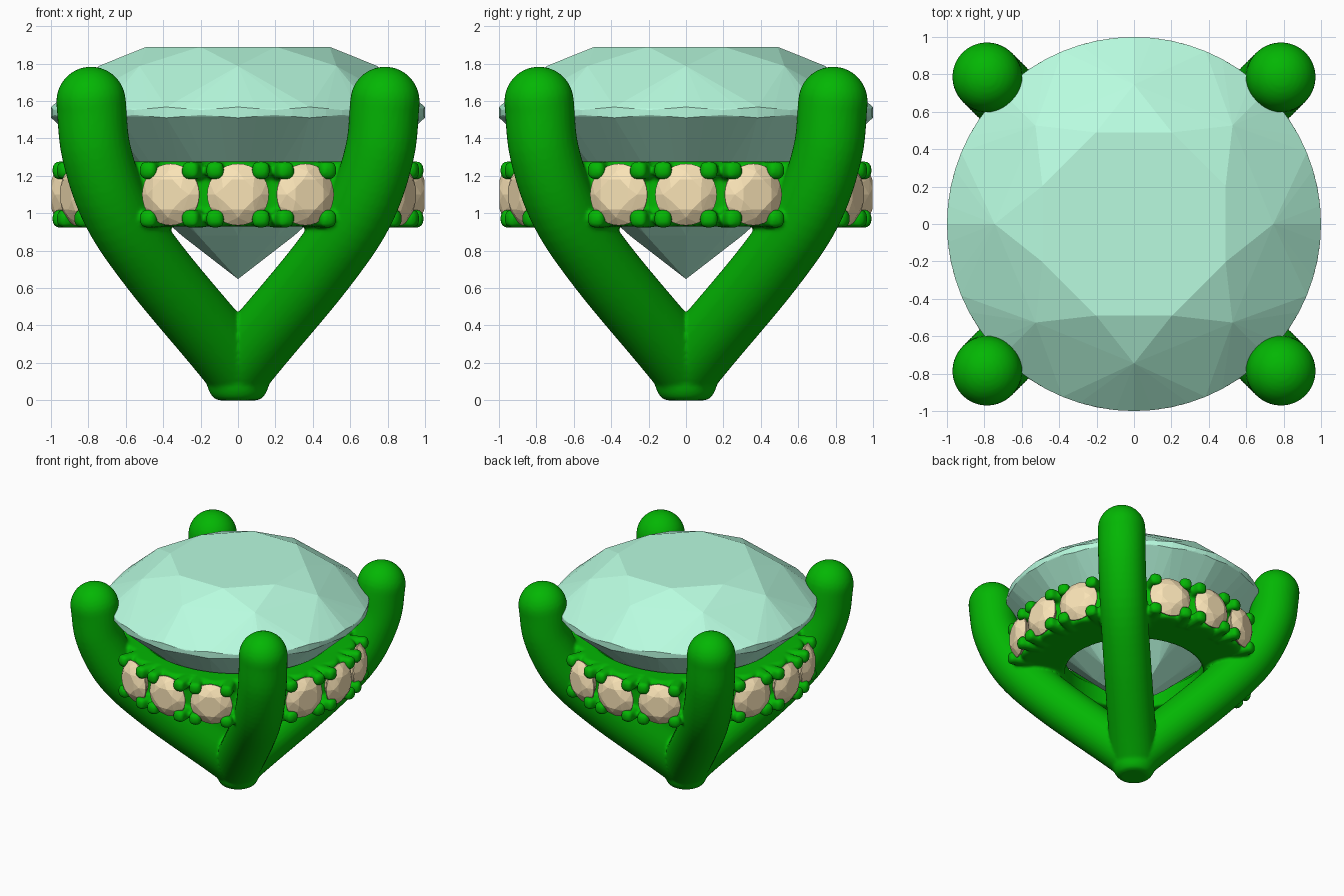
import bpy, bmesh, math
from mathutils import Vector, Matrix

if "Cube" in bpy.data.objects:
    bpy.data.objects.remove(bpy.data.objects["Cube"])


def material(name, rgb):
    m = bpy.data.materials.new(name)
    m.diffuse_color = (*rgb, 1)
    m.use_nodes = True
    m.node_tree.nodes["Principled BSDF"].inputs["Base Color"].default_value = m.diffuse_color
    return m


GREEN = material("green_metal", (0.001, 0.47, 0.001))
MINT = material("mint_stone", (0.48, 0.97, 0.74))
CREAM = material("cream_stone", (0.95, 0.77, 0.47))


def make_object(name, bm, mat):
    bmesh.ops.recalc_face_normals(bm, faces=bm.faces[:])
    me = bpy.data.meshes.new(name)
    bm.to_mesh(me)
    bm.free()
    me.materials.append(mat)
    ob = bpy.data.objects.new(name, me)
    bpy.context.collection.objects.link(ob)
    return ob


def polar(r, deg, z):
    a = math.radians(deg)
    return Vector((r * math.cos(a), r * math.sin(a), z))


def brilliant(bm, girdle_steps, matrix):
    """Round brilliant cut, girdle radius 1, as the hull of its facet corners."""
    pts = [polar(0, 0, 0.648)]
    for k in range(8):
        pts.append(polar(0.53, 45 * k + 22.5, 1.89))    # table
        pts.append(polar(0.745, 45 * k, 1.787))         # star tips
        pts.append(polar(0.30, 45 * k, 0.880))          # lower halves
    for i in range(girdle_steps):                       # scalloped girdle
        a = 360 * i / girdle_steps
        wave = 0.008 * math.cos(math.radians(16 * a))
        pts += [polar(1, a, 1.56 + wave), polar(0.999, a, 1.518 - wave)]
    verts = [bm.verts.new(matrix @ p) for p in pts]
    res = bmesh.ops.convex_hull(bm, input=verts)
    inner = [v for v in res["geom_interior"] if isinstance(v, bmesh.types.BMVert)]
    bmesh.ops.delete(bm, geom=inner, context='VERTS')


def sweep(bm, path, radius, sides, matrix, cap=6, dome=1.0, power=2):
    """Bar along a path in the local xz plane, with a domed far end.
    A power above 2 makes the cross-section a rounded square."""
    n = len(path)
    rings = []
    for i, p in enumerate(path):
        t = (path[min(i + 1, n - 1)] - path[max(i - 1, 0)]).normalized()
        rings.append((p, t, radius))
    p, t, _ = rings[-1]
    for j in range(1, cap):
        a = math.pi / 2 * j / cap
        rings.append((p + t * dome * radius * math.sin(a), t, radius * math.cos(a)))
    section = []
    for s in range(sides):
        c, d = math.cos(2 * math.pi * s / sides), math.sin(2 * math.pi * s / sides)
        k = (abs(c) ** power + abs(d) ** power) ** (-1 / power)
        section.append((c * k, d * k))
    loops = []
    for q, d, r in rings:
        nrm = Vector((-d.z, 0, d.x))
        side = d.cross(nrm)
        loops.append([bm.verts.new(matrix @ (q + r * (a * nrm + b * side))) for a, b in section])
    for l0, l1 in zip(loops, loops[1:]):
        for s in range(sides):
            e = (s + 1) % sides
            bm.faces.new((l0[s], l0[e], l1[e], l1[s]))
    tip = bm.verts.new(matrix @ (p + t * dome * radius))
    for s in range(sides):
        bm.faces.new((loops[-1][s], loops[-1][(s + 1) % sides], tip))
    bm.faces.new(loops[0])


def lathe(bm, profile, steps, ripple=lambda a: 0, closed=True):
    """Spin (radius, height, ripple weight) points about z."""
    loops = [[bm.verts.new(polar(r + w * ripple(360 * i / steps), 360 * i / steps, z))
              for r, z, w in profile] for i in range(steps)]
    n = len(profile)
    for i in range(steps):
        a, b = loops[i], loops[(i + 1) % steps]
        for j in range(n if closed else n - 1):
            k = (j + 1) % n
            bm.faces.new((a[j], b[j], b[k], a[k]))
    if not closed:
        bm.faces.new([l[0] for l in loops])
        bm.faces.new([l[-1] for l in loops])


def spline(pts, steps):
    """Catmull-Rom through the points."""
    ext = [2 * pts[0] - pts[1]] + pts + [2 * pts[-1] - pts[-2]]
    out = []
    for i in range(1, len(ext) - 2):
        a, b, c, d = ext[i - 1:i + 3]
        for s in range(steps):
            u = s / steps
            out.append(0.5 * (2 * b + (c - a) * u + (2 * a - 5 * b + 4 * c - d) * u ** 2
                              + (3 * b - a - 3 * c + d) * u ** 3))
    return out + [pts[-1]]


def turn(deg):
    return Matrix.Rotation(math.radians(deg), 4, 'Z')


# Centre stone
bm = bmesh.new()
brilliant(bm, 64, Matrix.Identity(4))
make_object("centre_stone", bm, MINT)

# Metal frame: four claw legs rising from the base point
frame = bmesh.new()
side_view = [(0.0, 0.176), (0.117, 0.318), (0.443, 0.71), (0.65, 1.016),
             (0.757, 1.325), (0.786, 1.598)]
leg_path = spline([Vector((x * math.sqrt(2), 0, z)) for x, z in side_view], 6)
for k in range(4):
    sweep(frame, leg_path, 0.186, 32, turn(45 + 90 * k), 8)

# Rounded foot where the legs meet
foot = [(0.10, 0, 0), (0.125, 0.008, 0), (0.145, 0.03, 0), (0.16, 0.06, 0),
        (0.17, 0.10, 0), (0.17, 0.20, 0), (0.10, 0.35, 0), (0.04, 0.46, 0)]
lathe(frame, foot, 48, closed=False)

# Gallery band under the centre stone, outside scalloped around each seat
band = [(0.54, 0.93, 0), (0.86, 0.93, 1), (0.885, 0.94, 1), (0.895, 0.97, 1),
        (0.895, 1.23, 1), (0.885, 1.265, 1), (0.86, 1.277, 1), (0.74, 1.277, 0),
        (0.54, 1.08, 0)]
lathe(frame, band, 192, lambda a: 0.03 * math.cos(math.radians(16 * a)))

# Small stones, three between each pair of legs, each held by four prongs
SIZE, MID = 0.165, 1.10
outward = Matrix.Rotation(math.pi / 2, 4, 'Y')
stones = bmesh.new()
for slot in range(16):
    if slot % 4 == 2:
        continue
    spin = turn(22.5 * slot)
    seat = Matrix.Translation((0.996 - 1.89 * SIZE, 0, MID))
    brilliant(stones, 32, spin @ seat @ outward @ Matrix.Scale(SIZE, 4))
    for t in (-1, 1):
        for v in (-1, 1):
            path = [Vector((0.80, 0, 0)), Vector((0.90, 0, 0)), Vector((0.965, 0, 0))]
            place = spin @ Matrix.Translation((0, 0.122 * t, MID + 0.129 * v))
            sweep(frame, path, 0.047, 16, place, 5, 0.6, 3.5)
make_object("small_stones", stones, CREAM)

# Fuse the metal into one casting with soft joints
metal = make_object("claw_frame", frame, GREEN)
fuse = metal.modifiers.new("fuse", 'REMESH')
fuse.mode = 'VOXEL'
fuse.voxel_size = 0.0125
soften = metal.modifiers.new("soften", 'SMOOTH')
soften.factor, soften.iterations = 0.5, 5
bpy.context.view_layer.objects.active = metal
metal.select_set(True)
for mod in ("fuse", "soften"):
    bpy.ops.object.modifier_apply(modifier=mod)
bpy.ops.object.shade_smooth()
